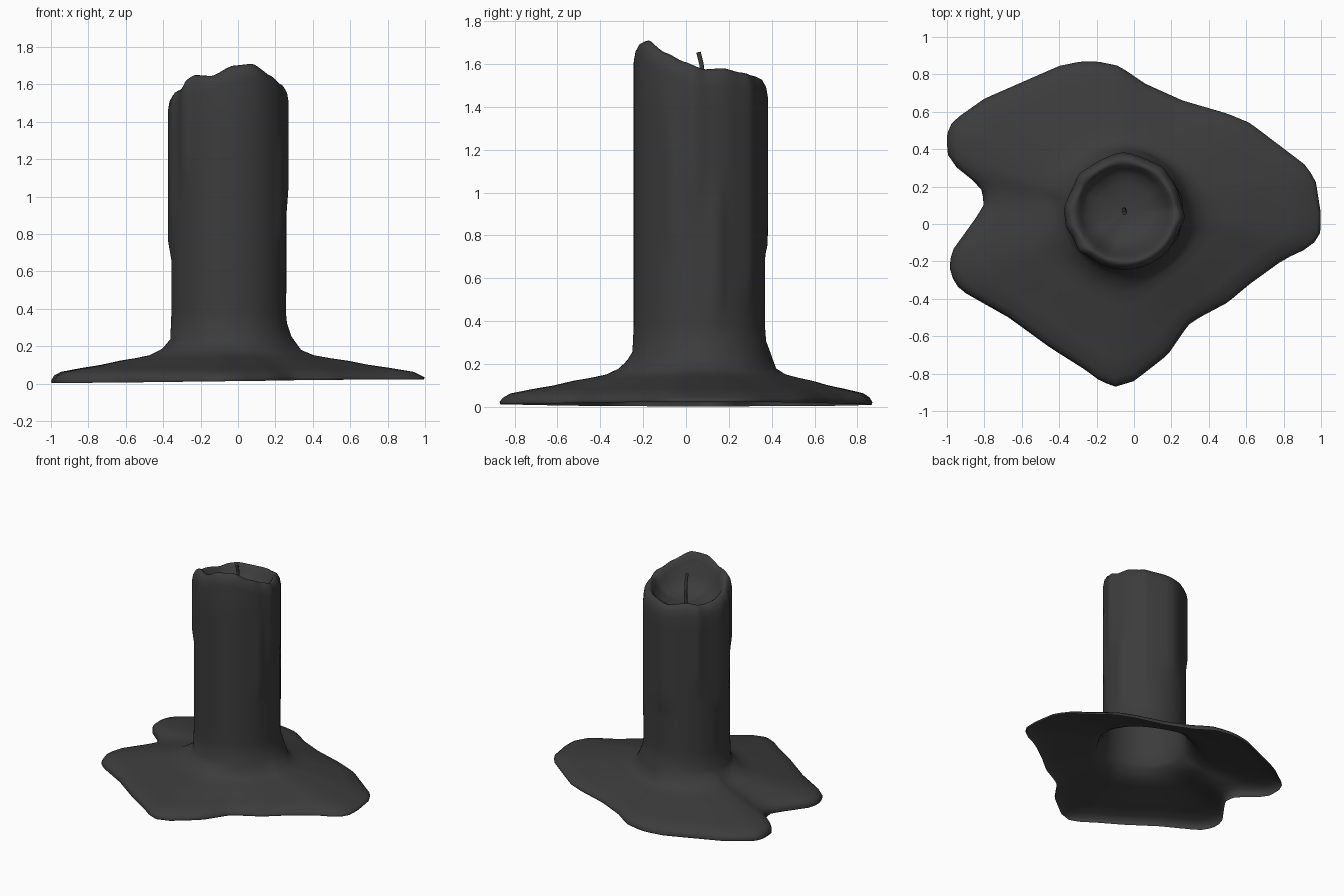
import bpy, bmesh
from math import cos, sin, pi, radians, atan2, exp
from mathutils import Vector

if "Cube" in bpy.data.objects:
    bpy.data.objects.remove(bpy.data.objects["Cube"])

CX, CY = -0.05, 0.062     # candle axis
N = 120                   # columns around the axis

# outline of the spilled wax, seen from the top
OUTLINE = [(1.0, .05), (.97, .24), (.91, .32), (.62, .54), (.5, .59), (.26, .66),
           (.06, .75), (-.08, .845), (-.2, .87), (-.28, .87), (-.4, .845), (-.8, .67),
           (-.97, .55), (-1, .48), (-1, .38), (-.97, .32), (-.82, .2), (-.8, .11),
           (-.84, .04), (-.97, -.14), (-.99, -.22), (-.96, -.32), (-.9, -.37),
           (-.67, -.5), (-.45, -.66), (-.26, -.78), (-.18, -.84), (-.1, -.87),
           (0, -.84), (.18, -.7), (.29, -.54), (.35, -.5), (.5, -.42), (.62, -.32),
           (.8, -.19), (.95, -.12), (.995, -.05)]

# crest height of the melted rim by angle in degrees
RIM = [(-180, 1.55), (-160, 1.57), (-132, 1.65), (-110, 1.645), (-85, 1.70),
       (-62, 1.71), (-35, 1.65), (-15, 1.61), (5, 1.575), (25, 1.58), (45, 1.56),
       (70, 1.545), (95, 1.53), (125, 1.55), (150, 1.53), (180, 1.55)]

# wax runs: angle, half width (degrees), bottom z, top z, thickness
DRIPS = [(178, 13, .70, 1.6, .018), (92, 14, .72, 1.7, .014), (-140, 7, 1.1, 1.7, .014),
         (-5, 9, .95, 1.6, .016), (15, 8, .45, 1.0, .012), (-25, 7, .75, 1.3, .010),
         (50, 8, .55, 1.6, .010), (140, 8, .9, 1.6, .012), (-165, 7, .85, 1.6, .012)]


def outline_radius(a):
    d = Vector((cos(a), sin(a)))
    pts = [Vector((x - CX, y - CY)) for x, y in OUTLINE]
    best = 0
    for p, q in zip(pts, pts[1:] + pts[:1]):
        e = q - p
        den = d.cross(e)
        if abs(den) < 1e-9:
            continue
        s = -d.cross(p) / den
        r = p.cross(e) / den
        if -1e-6 <= s <= 1 + 1e-6 and r > best:
            best = r
    return best


def rim_height(deg):
    for (a, za), (b, zb) in zip(RIM, RIM[1:]):
        if a <= deg <= b:
            t = (deg - a) / (b - a)
            t = .5 * t + .5 * t * t * (3 - 2 * t)
            return za + (zb - za) * t
    return RIM[0][1]


def smooth(lo, hi, v):
    t = min(1, max(0, (v - lo) / (hi - lo)))
    return t * t * (3 - 2 * t)


def wall_radius(deg, z):
    r = .306
    for a, w, z0, z1, k in DRIPS:
        d = (deg - a + 180) % 360 - 180
        r += k * exp(-(d / w) ** 2) * smooth(z0 - .03, z0 + .05, z) * (1 - smooth(z1 - .05, z1 + .03, z))
    return r


def column(i):
    """Profile (radius, z) from the pool edge up the wall and into the bowl."""
    deg = -180 + 360 * i / N
    a = radians(deg)
    R, rc = outline_radius(a), .306
    foot = .28 + .05 * cos(a - radians(30))
    lift = .02 * (1 + cos(a)) / 2
    prof = [(R - .004, .003 + lift), (R, .014 + lift)]
    for t, z in ((.975, .043), (.92, .063), (.76, .083), (.6, .1), (.45, .122),
                 (.32, .136), (.2, .152), (.11, .18)):
        prof.append((rc + (R - rc) * t, z))
    prof.append((rc + .03, .09 + foot * .5))
    prof.append((rc + .006, foot))
    for z in (.38, .48, .58, .66, .71, .76, .86, .96, 1.06, 1.16, 1.26, 1.36):
        prof.append((wall_radius(deg, z), z))
    h = rim_height(deg)
    w = wall_radius(deg, 1.45)
    prof += [(w, h - .085), (w - .008, h - .04), (w - .026, h - .008), (w - .042, h),
             (.252, h - .012), (.232, h - .05)]
    for r, k in ((.205, .55), (.16, .25), (.10, .08), (.045, .01)):
        prof.append((r, 1.43 + (h - .05 - 1.43) * k))
    return a, prof


mat = bpy.data.materials.new("dark_wax")
mat.diffuse_color = (.045, .045, .045, 1)
mat.use_nodes = True
mat.node_tree.nodes["Principled BSDF"].inputs["Base Color"].default_value = mat.diffuse_color

# candle and wax pool: one open shell, as the underside is hollow
bm = bmesh.new()
cols = []
for i in range(N):
    a, prof = column(i)
    cols.append([bm.verts.new((CX + r * cos(a), CY + r * sin(a), z)) for r, z in prof])
tip = bm.verts.new((CX, CY, 1.43))
for c, d in zip(cols, cols[1:] + cols[:1]):
    for j in range(len(c) - 1):
        bm.faces.new((c[j], d[j], d[j + 1], c[j + 1]))
    bm.faces.new((c[-1], d[-1], tip))
me = bpy.data.meshes.new("melted_candle")
bm.to_mesh(me)
bm.free()
me.materials.append(mat)
candle = bpy.data.objects.new("melted_candle", me)
bpy.context.collection.objects.link(candle)
for p in me.polygons:
    p.use_smooth = True

# wick: thin, slightly bent
cu = bpy.data.curves.new("wick", 'CURVE')
cu.dimensions = '3D'
cu.bevel_depth = .012
cu.bevel_resolution = 1
cu.use_fill_caps = True
sp = cu.splines.new('POLY')
path = [(-.052, .075, 1.41), (-.052, .078, 1.52), (-.052, .072, 1.6), (-.05, .058, 1.655)]
sp.points.add(len(path) - 1)
for p, co in zip(sp.points, path):
    p.co = (*co, 1)
cu.materials.append(mat)
bpy.context.collection.objects.link(bpy.data.objects.new("wick", cu))
